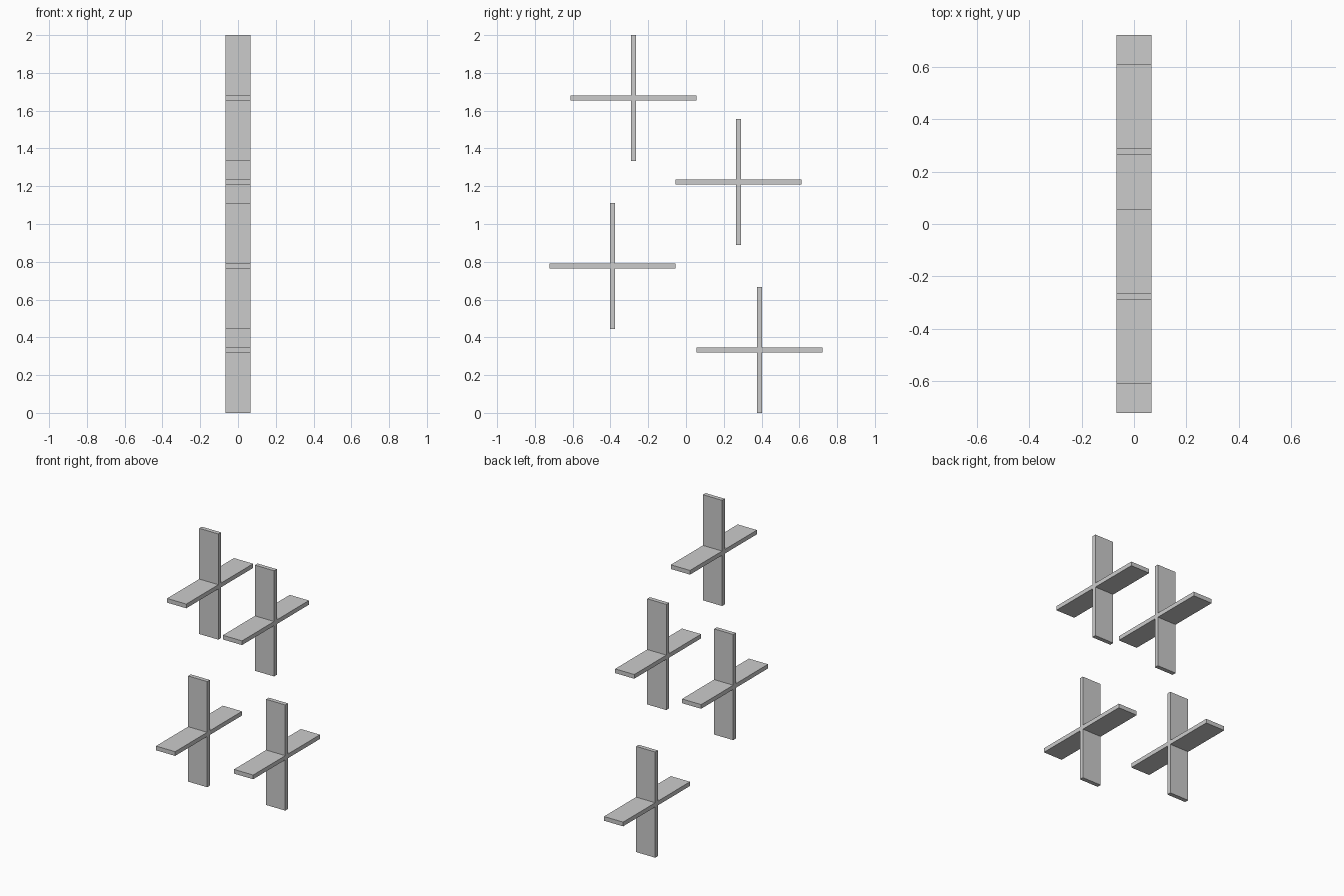
import bpy
import bmesh

if "Cube" in bpy.data.objects:
    bpy.data.objects.remove(bpy.data.objects["Cube"])

ARM = 0.3333      # half length of each plate
HALF_T = 0.0133   # half thickness of the plates
HALF_W = 0.0667   # half width along x


def plus_cross(name, y, z):
    """Two crossed plates as one plus profile extruded along x."""
    a, t = ARM, HALF_T
    quarter = [(a, -t), (a, t), (t, t)]
    profile = []
    for _ in range(4):
        profile += quarter
        quarter = [(-v, u) for u, v in quarter]

    bm = bmesh.new()
    face = bm.faces.new([bm.verts.new((-HALF_W, u, v)) for u, v in profile])
    extruded = bmesh.ops.extrude_face_region(bm, geom=[face])["geom"]
    moved = [g for g in extruded if isinstance(g, bmesh.types.BMVert)]
    bmesh.ops.translate(bm, vec=(2 * HALF_W, 0, 0), verts=moved)
    bmesh.ops.recalc_face_normals(bm, faces=bm.faces)

    mesh = bpy.data.meshes.new(name)
    bm.to_mesh(mesh)
    bm.free()
    obj = bpy.data.objects.new(name, mesh)
    obj.location = (0, y, z)
    bpy.context.collection.objects.link(obj)


# Four staggered crosses, bottom to top
for i, y in enumerate((0.3889, -0.3889, 0.2778, -0.2778)):
    plus_cross(f"crossed_plates_{i + 1}", y, ARM + i * 0.4444)
